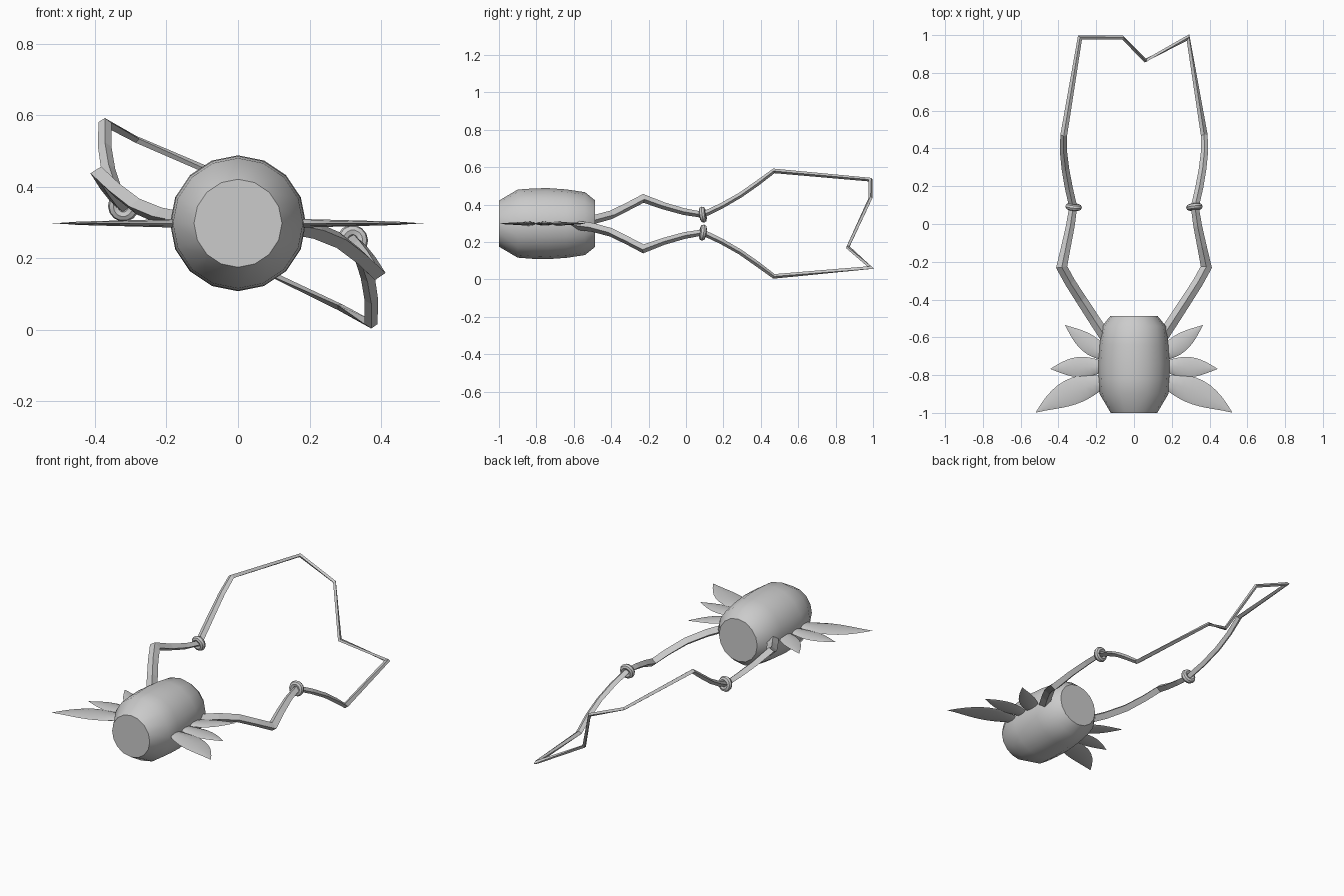
import bpy, bmesh, math
from mathutils import Vector

if "Cube" in bpy.data.objects:
    bpy.data.objects.remove(bpy.data.objects["Cube"])

ZC = 0.298  # height of the central axis

grey = bpy.data.materials.new("light_grey")
grey.diffuse_color = (0.6, 0.6, 0.6, 1)
grey.use_nodes = True
grey.node_tree.nodes["Principled BSDF"].inputs["Base Color"].default_value = grey.diffuse_color


def skin_rings(name, rings, smooth):
    """Closed skin through a list of equal-length rings of points."""
    bm = bmesh.new()
    rows = [[bm.verts.new(p) for p in ring] for ring in rings]
    n = len(rows[0])
    for a, b in zip(rows, rows[1:]):
        for i in range(n):
            j = (i + 1) % n
            bm.faces.new((a[i], a[j], b[j], b[i]))
    bm.faces.new(rows[0])
    bm.faces.new(rows[-1])
    bmesh.ops.recalc_face_normals(bm, faces=bm.faces)
    mesh = bpy.data.meshes.new(name)
    bm.to_mesh(mesh)
    bm.free()
    ob = bpy.data.objects.new(name, mesh)
    bpy.context.collection.objects.link(ob)
    mesh.materials.append(grey)
    if smooth:
        finish(ob)
    return ob


def finish(ob):
    bpy.ops.object.select_all(action='DESELECT')
    ob.select_set(True)
    bpy.context.view_layer.objects.active = ob
    bpy.ops.object.shade_smooth_by_angle(angle=math.radians(35))


# barrel bead: 16-sided, axis along y
profile = [(-1, .123), (-.9, .182), (-.82, .188), (-.74, .19),
           (-.64, .183), (-.54, .168), (-.487, .125)]
angles = [math.tau * i / 16 for i in range(16)]
skin_rings("barrel", [[(r * math.sin(a), y, ZC + r * math.cos(a)) for a in angles]
                      for y, r in profile], True)


# leaves: thin lens sections along a bent centre line
def leaf(name, side, base, ctrl, tip, half_width):
    b, c, t = (Vector((side * p[0], p[1], 0)) for p in (base, ctrl, tip))
    rings = []
    for i in range(11):
        u = i / 10
        centre = b * (1 - u) ** 2 + c * 2 * u * (1 - u) + t * u * u
        tangent = ((c - b) * (1 - u) + (t - c) * u).normalized()
        across = Vector((-tangent.y, tangent.x, 0))
        f = max(math.sin(math.pi * (0.1 + 0.9 * u)), 0.01)
        ring = []
        for k in range(8):
            a = math.tau * k / 8
            p = centre + across * (math.cos(a) * half_width * f)
            p.z = ZC + math.sin(a) * 0.013 * (1 - 0.8 * u) * min(1, f * 2)
            ring.append(p)
        rings.append(ring)
    skin_rings(name, rings, True)


for side, label in ((-1, "left"), (1, "right")):
    leaf("back_leaf_" + label, side, (.13, -.71), (.24, -.64), (.365, -.535), .05)
    leaf("middle_leaf_" + label, side, (.14, -.757), (.3, -.753), (.442, -.767), .054)
    leaf("front_leaf_" + label, side, (.14, -.835), (.34, -.865), (.52, -.998), .07)

# cord: left half of the path (x, y, z, half width, half height)
half = [(-.150, -.600, .305, .030, .024), (-.215, -.500, .318, .030, .024),
        (-.280, -.400, .345, .029, .023), (-.338, -.310, .390, .028, .022),
        (-.383, -.228, .433, .028, .022), (-.360, -.120, .393, .025, .019),
        (-.337, -.010, .362, .023, .018), (-.322, .090, .345, .021, .016),
        (-.345, .190, .393, .021, .015), (-.363, .290, .450, .020, .014),
        (-.373, .380, .513, .019, .014), (-.372, .470, .580, .018, .012),
        (-.286, .987, .533, .012, .010), (-.060, .987, .436, .010, .010)]
# right half is the left half turned half a turn about the axis
path = half + [(-x, y, 2 * ZC - z, w, h) for x, y, z, w, h in reversed(half)]
path[len(half)] = (.060, .865, .172, .010, .010)
pts = [Vector(p[:3]) for p in path]
rings = []
for i, p in enumerate(pts):
    d_in = (p - pts[max(i - 1, 0)]).normalized()
    d_out = (pts[min(i + 1, len(pts) - 1)] - p).normalized()
    d = d_in if i else d_out
    normal = (d_in + d_out).normalized()  # mitre plane
    sideways = d.cross(Vector((0, 0, 1))).normalized()
    up = sideways.cross(d)
    w, h = path[i][3:]
    ring = []
    for off in (sideways * w, up * h, -sideways * w, -up * h):
        ring.append(p + off - d * (off.dot(normal) / d.dot(normal)))
    rings.append(ring)
skin_rings("cord", rings, False)

# ring beads around the cord
for side, label in ((-1, "left"), (1, "right")):
    axis = Vector((-side * .1, 1, -side * .15))
    bpy.ops.mesh.primitive_torus_add(
        major_segments=14, minor_segments=8, major_radius=.027, minor_radius=.017,
        location=(side * .32, .09, ZC - side * .048),
        rotation=axis.to_track_quat('Z', 'Y').to_euler())
    ring_bead = bpy.context.object
    ring_bead.name = "ring_bead_" + label
    ring_bead.data.materials.append(grey)
    finish(ring_bead)
